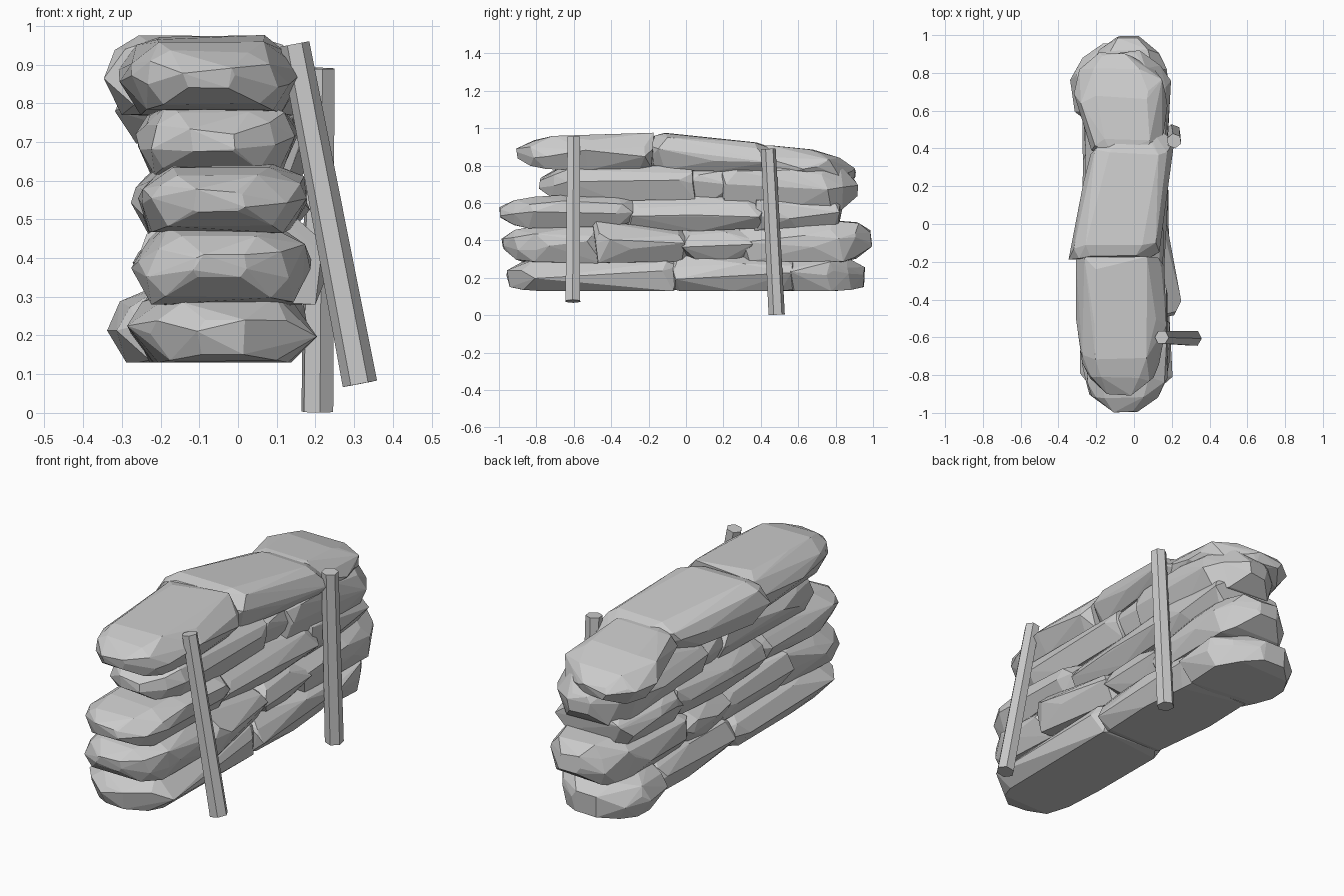
import bpy, bmesh, random
from mathutils import Vector

if "Cube" in bpy.data.objects:
    bpy.data.objects.remove(bpy.data.objects["Cube"])

random.seed(11)
# cross-section of one bag in half-widths / half-heights
SECTION = [(-.78, -1), (.78, -1), (1, -.1), (.9, .5), (.6, 1), (-.6, 1), (-.9, .5), (-1, -.1)]
# ring profiles (distance along the tip, width, height) and tip length per end type
ENDS = {"R": (.19, [(0, .3, .3), (.38, .76, .8), (1, 1, 1)]),     # rounded outer end
        "B": (.05, [(0, .84, .8), (1, 1, 1)]),                    # blunt inner end
        "P": (.15, [(0, .2, .4), (1, 1, 1)])}                     # pointed end


def finish(name, bm):
    bmesh.ops.recalc_face_normals(bm, faces=bm.faces)
    me = bpy.data.meshes.new(name)
    bm.to_mesh(me)
    bm.free()
    ob = bpy.data.objects.new(name, me)
    bpy.context.collection.objects.link(ob)
    return ob


def bag(name, y, xa, za, xb=None, zb=None, ends="BB", flat=False):
    """Faceted convex bag; xa/za are the limits at y[0], xb/zb those at y[1]."""
    xb, zb = xb or xa, zb or za
    rings = []
    for side, kind in enumerate(ends):
        tip, profile = ENDS[kind]
        for t, w, h in profile:
            rings.append((y[0] + t * tip if side == 0 else y[1] - t * tip, w, h))
    rings.append(((y[0] + y[1]) / 2, 1.02, 1.02))
    bm = bmesh.new()
    for ry, w, h in rings:
        t = (ry - y[0]) / (y[1] - y[0])
        lo_x, hi_x = (a + (b - a) * t for a, b in zip(xa, xb))
        lo_z, hi_z = (a + (b - a) * t for a, b in zip(za, zb))
        cx, cz = (lo_x + hi_x) / 2, (lo_z + hi_z) / 2
        for sx, sz in SECTION:
            jx = random.uniform(.88, 1.04)
            jz = random.uniform(.92, 1.03)
            jy = random.uniform(-.05, .05) if w >= 1 else random.uniform(0, .03) * (1 if t < .5 else -1)
            pz = cz + (sz * h * jz + (random.uniform(-.25, .25) if abs(sz) < 1 else 0)) * (hi_z - lo_z) / 2
            if flat and sz == -1:
                pz = lo_z + (1 - min(h, 1)) * .03
            bm.verts.new((cx + sx * w * jx * (hi_x - lo_x) / 2, ry + jy, pz))
    res = bmesh.ops.convex_hull(bm, input=bm.verts)
    junk = {g for g in res["geom_interior"] + res["geom_unused"] if isinstance(g, bmesh.types.BMVert)}
    bmesh.ops.delete(bm, geom=list(junk), context="VERTS")
    bmesh.ops.dissolve_limit(bm, angle_limit=.07, verts=bm.verts, edges=bm.edges)
    return finish(name, bm)


def post(name, base, top, r0, r1):
    """Six-sided stake between two points."""
    a, b = Vector(base), Vector(top)
    bm = bmesh.new()
    bmesh.ops.create_cone(bm, cap_ends=True, segments=6, radius1=r0, radius2=r1, depth=(b - a).length)
    rot = (b - a).to_track_quat("Z", "Y")
    for v in bm.verts:
        v.co = rot @ v.co + (a + b) / 2
    return finish(name, bm)


# bottom course
bag("course1_front_bag", (-.96, -.03), (-.28, .20), (.13, .30), (-.27, .18), (.13, .32), "RB", True)
bag("course1_middle_bag", (-.08, .6), (-.26, .19), (.13, .32), (-.28, .18), (.13, .33), "BB", True)
bag("course1_rear_bag", (.54, .96), (-.31, .18), (.13, .32), (-.36, .17), (.13, .33), "BR", True)

# second course
bag("course2_front_bag", (-1, -.44), (-.29, .19), (.28, .48), (-.26, .19), (.28, .49), "RB")
bag("course2_middle_bag", (-.5, .01), (-.26, .28), (.28, .51), (-.25, .16), (.29, .46))
bag("course2_filler_bag", (-.03, .36), (-.25, .17), (.29, .48), (-.28, .17), (.3, .47))
bag("course2_rear_bag", (.28, 1), (-.27, .18), (.29, .47), (-.25, .2), (.28, .53), "BR")

# third course
bag("course3_front_bag", (-1, -.28), (-.28, .18), (.46, .63), (-.26, .19), (.48, .65), "RB")
bag("course3_middle_bag", (-.32, .42), (-.26, .16), (.45, .63), (-.29, .19), (.46, .66))
bag("course3_rear_bag", (.36, .84), (-.28, .18), (.44, .65), (-.25, .18), (.47, .62))

# fourth course
bag("course4_front_bag", (-.79, .05), (-.28, .15), (.61, .80), (-.25, .17), (.62, .80), "RB")
bag("course4_filler_bag", (-.02, .25), (-.24, .14), (.62, .8))
bag("course4_rear_bag", (.18, .92), (-.27, .19), (.61, .82), (-.25, .19), (.53, .83), "BR")

# top course
bag("course5_front_bag", (-.91, -.17), (-.30, .15), (.78, .95), (-.30, .17), (.77, .98), "RB")
bag("course5_middle_bag", (-.19, .55), (-.37, .15), (.77, .985), (-.19, .23), (.76, .91), "BP")
bag("course5_rear_bag", (.36, .91), (-.22, .16), (.74, .92), (-.37, .17), (.67, .85), "BR")

# leaning stakes
post("front_stake", (.315, -.605, .075), (.147, -.6, .953), .045, .038)
post("rear_stake", (.205, .485, .003), (.212, .44, .89), .044, .04)
